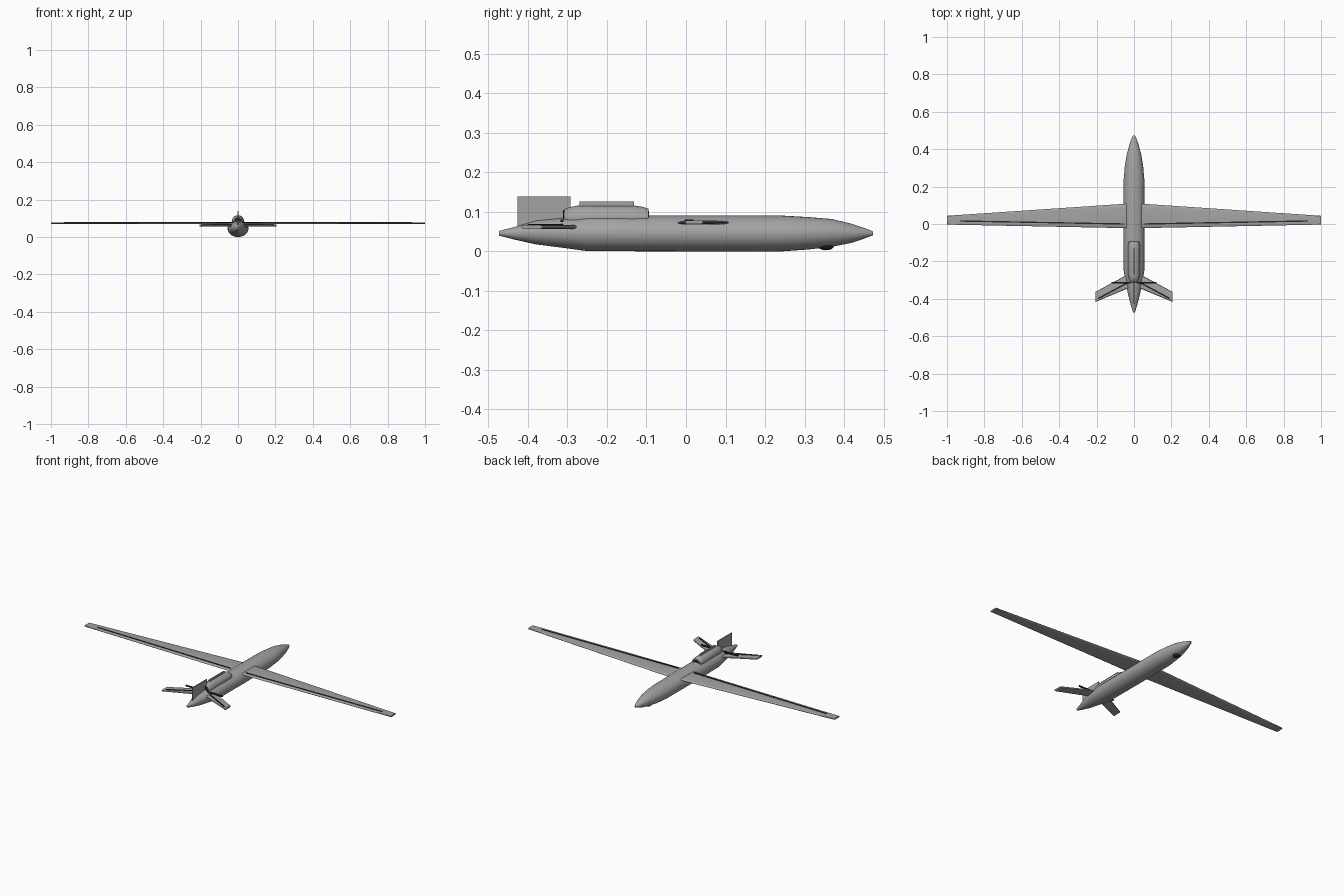
import bpy, bmesh, math
from mathutils import Vector

if "Cube" in bpy.data.objects:
    bpy.data.objects.remove(bpy.data.objects["Cube"])


def material(name, v):
    m = bpy.data.materials.new(name)
    m.diffuse_color = (v, v, v, 1)
    m.use_nodes = True
    m.node_tree.nodes["Principled BSDF"].inputs["Base Color"].default_value = m.diffuse_color
    return m


GREY = material("airframe grey", 0.37)
DARK = material("dark trim", 0.02)


def loft(name, rings, mat, smooth=True):
    """Skin a list of equal-length point rings and cap both ends."""
    bm = bmesh.new()
    vs = [[bm.verts.new(p) for p in r] for r in rings]
    n = len(vs[0])
    for a, b in zip(vs, vs[1:]):
        for i in range(n):
            j = (i + 1) % n
            bm.faces.new((a[i], a[j], b[j], b[i]))
    bm.faces.new(vs[0])
    bm.faces.new(vs[-1])
    bmesh.ops.recalc_face_normals(bm, faces=bm.faces)
    me = bpy.data.meshes.new(name)
    bm.to_mesh(me)
    bm.free()
    ob = bpy.data.objects.new(name, me)
    bpy.context.collection.objects.link(ob)
    me.materials.append(mat)
    if smooth:
        bpy.ops.object.select_all(action='DESELECT')
        ob.select_set(True)
        bpy.context.view_layer.objects.active = ob
        bpy.ops.object.shade_smooth_by_angle(angle=math.radians(30))
    return ob


def oval(y, z, rx, rz, n=32):
    return [(rx * math.cos(t), y, z + rz * math.sin(t))
            for t in (2 * math.pi * i / n for i in range(n))]


def foil(x, y_back, y_front, z, t):
    """Thin blade section with rounded leading and trailing edges."""
    c = y_front - y_back
    shape = [(0, 0), (0.04, 0.7), (0.15, 1), (0.85, 1), (0.96, 0.7),
             (1, 0), (0.96, -0.7), (0.85, -1), (0.15, -1), (0.04, -0.7)]
    return [(x, y_back + c * u, z + t * w) for u, w in shape]


def bar(name, a, b, width, height, mat=DARK):
    """Straight rectangular strip between two points."""
    a, b = Vector(a), Vector(b)
    side = (b - a).cross(Vector((0, 0, 1))).normalized() * width / 2
    up = Vector((0, 0, height / 2))
    return loft(name, [[p + side + up, p - side + up, p - side - up, p + side - up]
                       for p in (a, b)], mat, False)


# Fuselage: y, centre height, half width, half height
body = [(-0.473, 0.046, 0.005, 0.006), (-0.43, 0.046, 0.018, 0.017),
        (-0.38, 0.048, 0.031, 0.030), (-0.31, 0.047, 0.045, 0.038),
        (-0.25, 0.046, 0.055, 0.045), (0.0, 0.0455, 0.056, 0.0455),
        (0.24, 0.0455, 0.055, 0.0455), (0.31, 0.046, 0.049, 0.041),
        (0.37, 0.047, 0.039, 0.035), (0.42, 0.046, 0.026, 0.024),
        (0.45, 0.046, 0.016, 0.014), (0.473, 0.046, 0.006, 0.005)]
loft("fuselage", [oval(*s) for s in body], GREY)

# Engine nacelle with dark intake and exhaust plates
nacelle = [(-0.307, 0.083, 0.021, 0.024), (-0.295, 0.084, 0.026, 0.028),
           (-0.275, 0.085, 0.031, 0.031), (-0.13, 0.085, 0.032, 0.031),
           (-0.11, 0.085, 0.031, 0.028), (-0.095, 0.085, 0.029, 0.023)]
loft("engine_nacelle", [oval(*s) for s in nacelle], GREY)
loft("engine_exhaust", [oval(-0.312, 0.083, 0.018, 0.021),
                        oval(-0.306, 0.083, 0.018, 0.021)], DARK)
loft("engine_intake", [oval(-0.096, 0.085, 0.023, 0.018),
                       oval(-0.094, 0.085, 0.023, 0.018)], DARK)
bar("nacelle_ridge", (0, -0.27, 0.119), (0, -0.132, 0.119), 0.007, 0.014, GREY)

# Upright tail fin
bar("tail_fin", (0, -0.427, 0.1), (0, -0.292, 0.1), 0.006, 0.078, GREY)

# Wings, tailplanes and their dark hinge strips, on both sides
for s, side in ((1, "right"), (-1, "left")):
    loft(side + "_wing", [foil(0, -0.023, 0.112, 0.073, 0.005),
                          foil(s * 0.05, -0.022, 0.108, 0.073, 0.005),
                          foil(s, -0.003, 0.044, 0.074, 0.0045)], GREY)
    bar(side + "_wing_hinge", (s * 0.05, 0.0, 0.078), (s * 0.93, 0.016, 0.078),
        0.007, 0.005)
    loft(side + "_tailplane", [foil(s * 0.01, -0.335, -0.257, 0.062, 0.005),
                               foil(s * 0.207, -0.417, -0.363, 0.062, 0.005)], GREY)
    bar(side + "_tail_hinge", (s * 0.03, -0.312, 0.067), (s * 0.19, -0.398, 0.067),
        0.008, 0.005)

# Control rod across the tail
bar("tail_rod", (-0.12, -0.314, 0.078), (0.12, -0.314, 0.078), 0.007, 0.007)

# Sensor turret under the nose
turret = [(0.354 + 0.021 * math.sin(a), 0.015, 0.021 * math.cos(a), 0.012 * math.cos(a))
          for a in (math.radians(d) for d in range(-80, 81, 20))]
loft("sensor_turret", [oval(*t, 20) for t in turret], DARK)
